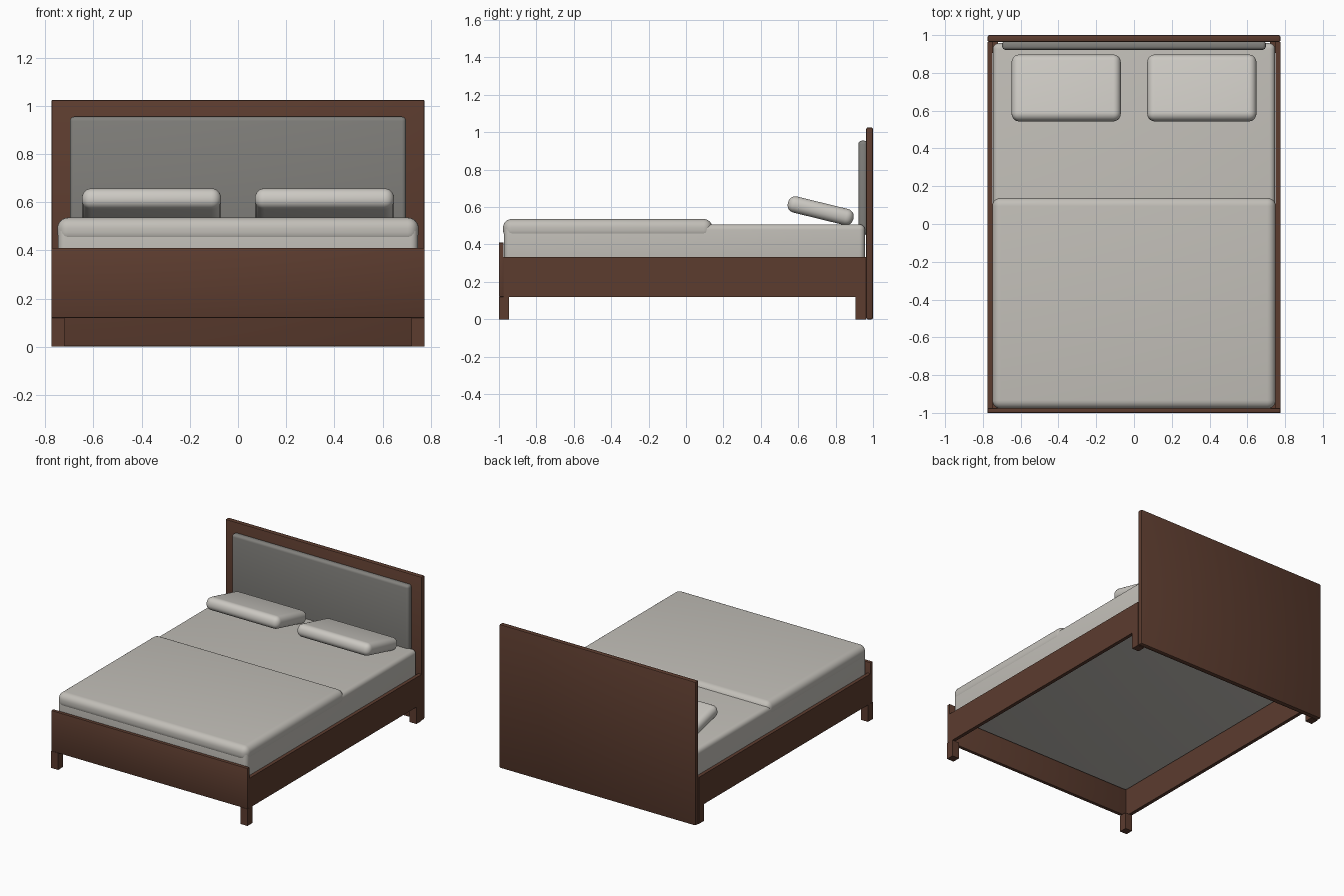
import bpy, math

if "Cube" in bpy.data.objects:
    bpy.data.objects.remove(bpy.data.objects["Cube"])

def material(name, rgb):
    m = bpy.data.materials.new(name)
    m.diffuse_color = (*rgb, 1)
    m.use_nodes = True
    m.node_tree.nodes["Principled BSDF"].inputs["Base Color"].default_value = m.diffuse_color
    return m

wood = material("brown wood", (0.107, 0.045, 0.028))
fabric = material("grey upholstery", (0.22, 0.215, 0.20))
linen = material("off white linen", (0.54, 0.52, 0.48))
pillow_mat = material("pale pillow cotton", (0.60, 0.58, 0.54))

def box(name, x, y, z, mat, bevel=0, segments=4, tilt=0):
    """Box from (min, max) ranges, with optional rounded edges."""
    spans = (x, y, z)
    bpy.ops.mesh.primitive_cube_add(size=1, location=[(a + b) / 2 for a, b in spans])
    ob = bpy.context.object
    ob.name = name
    ob.scale = [b - a for a, b in spans]
    bpy.ops.object.transform_apply(location=False, rotation=False, scale=True)
    ob.data.materials.append(mat)
    ob.rotation_euler.x = tilt
    if bevel:
        mod = ob.modifiers.new("rounding", 'BEVEL')
        mod.width, mod.segments = bevel, segments
        bpy.ops.object.modifier_apply(modifier=mod.name)
        bpy.ops.object.shade_smooth_by_angle(angle=math.radians(35))
    return ob

# headboard and its padded panel
box("headboard", (-.775, .775), (.963, 1), (0, 1.025), wood, .008, 2)
box("headboard_panel", (-.698, .698), (.922, .97), (.45, .955), fabric, .018, 4)

# footboard and side rails
box("footboard", (-.775, .775), (-1, -.975), (.12, .41), wood, .003, 2)
for s, side in ((-1, "left"), (1, "right")):
    xs = sorted((s * .75, s * .775))
    box(side + "_rail", xs, (-.975, .963), (.12, .332), wood)
    # legs
    xl = sorted((s * .72, s * .775))
    box(side + "_front_leg", xl, (-1, -.945), (0, .12), wood)
    box(side + "_back_leg", xl, (.905, .963), (0, .12), wood)
    # pillows
    xp = sorted((s * .07, s * .648))
    box(side + "_pillow", xp, (.54, .90), (.536, .624), pillow_mat, .04, 6, -.24)

# mattress and folded blanket
box("mattress", (-.747, .747), (-.973, .957), (.30, .508), linen, .03, 5)
box("blanket", (-.75, .75), (-.978, .14), (.43, .536), linen, .045, 6)
